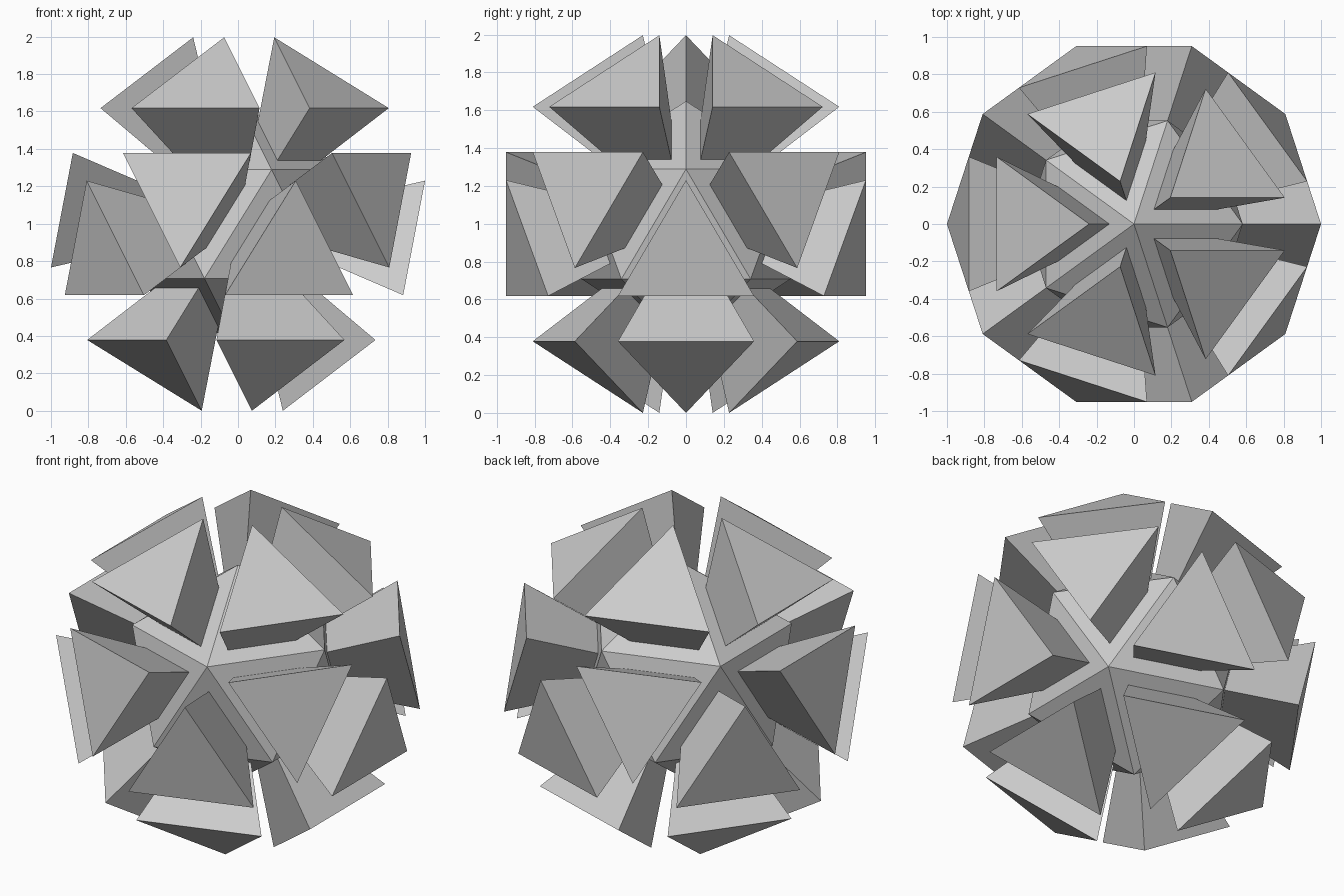
import bpy, bmesh, math
from mathutils import Matrix

if "Cube" in bpy.data.objects:
    bpy.data.objects.remove(bpy.data.objects["Cube"])

CORE_R = 0.65        # icosahedron core radius
TIP_R = 1.0266       # radius of the block corners
TILT = math.radians(13.5)                   # corner angle from nearest core vertex
FACE_ANGLE = math.acos(math.sqrt((5 + 2 * math.sqrt(5)) / 15))

spread = FACE_ANGLE - TILT
core_in = CORE_R * math.cos(FACE_ANGLE)     # core face distance
face_d = TIP_R * math.cos(spread)           # outer triangle distance
shrink = core_in * math.tan(spread) / (CORE_R * math.sin(FACE_ANGLE))

# Icosahedron core, one upper ring vertex turned to +x
bm = bmesh.new()
bmesh.ops.create_icosphere(bm, subdivisions=1, radius=CORE_R)
ring = next(v for v in bm.verts if 0.1 < v.co.z < 0.9 * CORE_R)
turn = -math.atan2(ring.co.y, ring.co.x)
bmesh.ops.rotate(bm, verts=bm.verts, matrix=Matrix.Rotation(turn, 3, 'Z'))

# Inset triangle on every core face
inner = bmesh.ops.extrude_discrete_faces(bm, faces=bm.faces[:])["faces"]
for f in inner:
    c = f.calc_center_median()
    for v in f.verts:
        v.co = c + (v.co - c) * shrink

# Flaring triangular blocks, sides aimed at the centre
outer = bmesh.ops.extrude_discrete_faces(bm, faces=inner)["faces"]
for f in outer:
    for v in f.verts:
        v.co *= face_d / core_in

bmesh.ops.recalc_face_normals(bm, faces=bm.faces)
bmesh.ops.translate(bm, verts=bm.verts, vec=(0, 0, -min(v.co.z for v in bm.verts)))

mesh = bpy.data.meshes.new("block_star")
bm.to_mesh(mesh)
bm.free()
bpy.context.collection.objects.link(bpy.data.objects.new("block_star", mesh))
